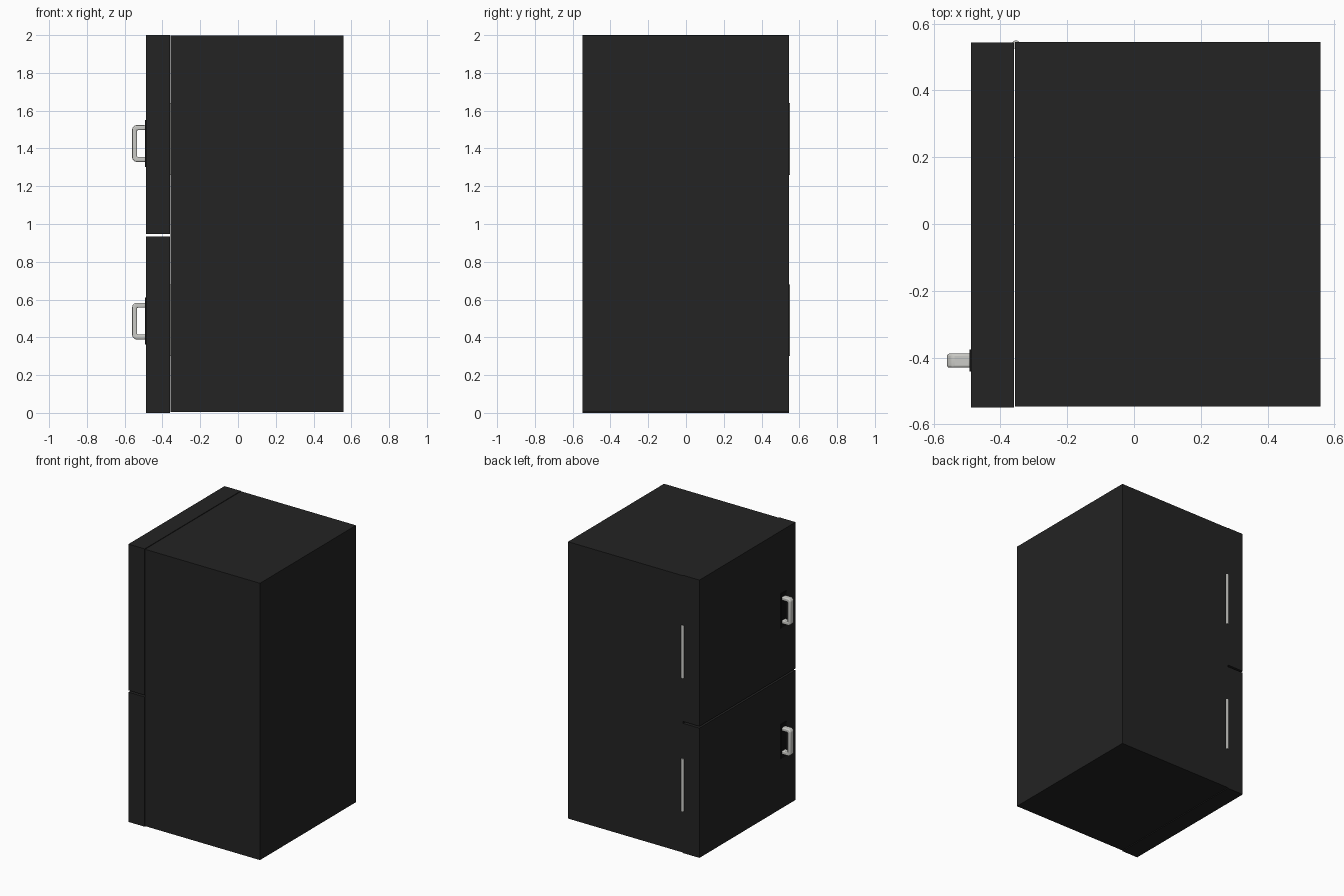
import bpy, bmesh, math
from mathutils import Vector

if "Cube" in bpy.data.objects:
    bpy.data.objects.remove(bpy.data.objects["Cube"])


def material(name, rgb):
    m = bpy.data.materials.new(name)
    m.diffuse_color = (*rgb, 1)
    m.use_nodes = True
    m.node_tree.nodes["Principled BSDF"].inputs["Base Color"].default_value = m.diffuse_color
    return m


BLACK = material("black_enamel", (0.017, 0.017, 0.017))
DARK = material("dark_plate", (0.006, 0.006, 0.006))
METAL = material("light_metal", (0.6, 0.6, 0.57))


def add_object(name, bm, mat):
    bmesh.ops.recalc_face_normals(bm, faces=bm.faces)
    me = bpy.data.meshes.new(name)
    bm.to_mesh(me)
    bm.free()
    me.materials.append(mat)
    ob = bpy.data.objects.new(name, me)
    bpy.context.collection.objects.link(ob)
    return ob


def bevel(ob, width, segments):
    mod = ob.modifiers.new("rounded_edges", 'BEVEL')
    mod.width, mod.segments = width, segments
    mod.limit_method = 'ANGLE'


def smooth(ob):
    bpy.ops.object.select_all(action='DESELECT')
    ob.select_set(True)
    bpy.context.view_layer.objects.active = ob
    bpy.ops.object.shade_smooth_by_angle(angle=math.radians(40))


def box(name, lo, hi, mat):
    lo, hi = Vector(lo), Vector(hi)
    bm = bmesh.new()
    bmesh.ops.create_cube(bm, size=1)
    for v in bm.verts:
        v.co = Vector([c * s for c, s in zip(v.co, hi - lo)]) + (lo + hi) / 2
    return add_object(name, bm, mat)


def handle(name, z):
    # C-shaped pull, extruded along y
    h, t, y0, y1 = 0.097, 0.026, -0.43, -0.388
    profile = [(-0.488, h), (-0.545, h), (-0.56, h - 0.015),
               (-0.56, -h + 0.015), (-0.545, -h), (-0.488, -h),
               (-0.488, -h + t), (-0.535, -h + t),
               (-0.535, h - t), (-0.488, h - t)]
    bm = bmesh.new()
    face = bm.faces.new([bm.verts.new((x, y0, z + dz)) for x, dz in profile])
    ext = bmesh.ops.extrude_face_region(bm, geom=[face])["geom"]
    bmesh.ops.translate(bm, vec=(0, y1 - y0, 0),
                        verts=[g for g in ext if isinstance(g, bmesh.types.BMVert)])
    ob = add_object(name, bm, METAL)
    bevel(ob, 0.007, 3)
    smooth(ob)


def hinge(name, z):
    bm = bmesh.new()
    bmesh.ops.create_cone(bm, cap_ends=True, segments=24, radius1=0.0125,
                          radius2=0.0125, depth=0.38)
    bmesh.ops.translate(bm, vec=(-0.353, 0.537, z), verts=bm.verts)
    smooth(add_object(name, bm, METAL))


# Cabinet
box("cabinet", (-0.357, -0.547, 0.004), (0.558, 0.545, 1.997), BLACK)

# Doors with their handles and hinges
for part, z0, z1, hz, pz in (("lower", 0.0, 0.934, 0.486, 0.49),
                             ("upper", 0.947, 2.0, 1.426, 1.45)):
    box(part + "_door", (-0.488, -0.549, z0), (-0.359, 0.544, z1), BLACK)
    box(part + "_handle_plate", (-0.493, -0.442, hz - 0.124),
        (-0.486, -0.376, hz + 0.124), DARK)
    handle(part + "_handle", hz)
    hinge(part + "_hinge", pz)
